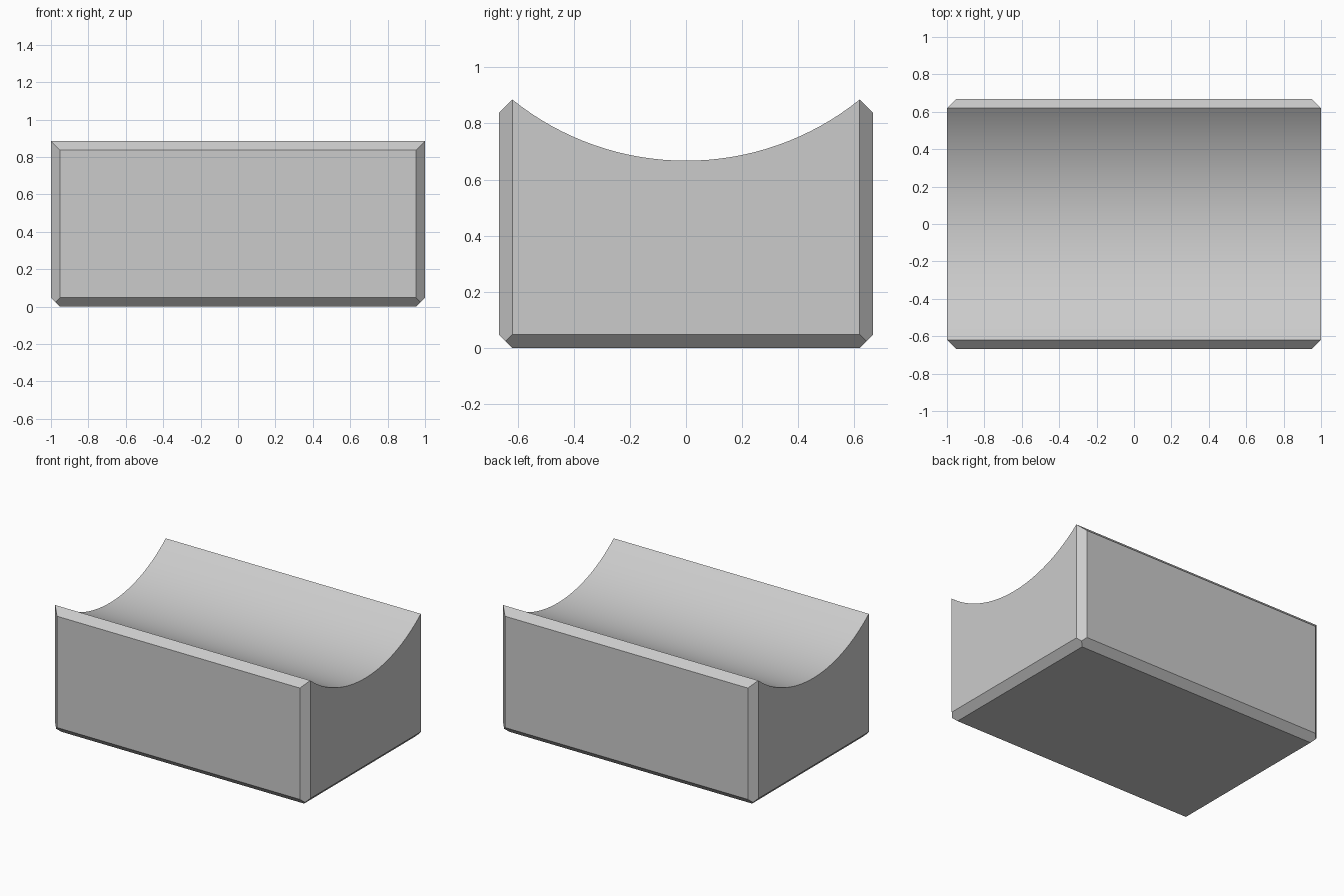
import bpy, bmesh, math
from mathutils import Vector

default_cube = bpy.data.objects.get("Cube")
if default_cube:
    bpy.data.objects.remove(default_cube, do_unlink=True)

# Overall sizes
HALF_X, HALF_Y, HEIGHT = 1.0, 0.667, 0.885
CHAMFER = 0.048
SADDLE_Z = 0.667
SEGMENTS = 32

# Circle of the saddle, through both rims and the lowest point
rim = HALF_Y - CHAMFER
sag = HEIGHT - SADDLE_Z
radius = (rim ** 2 + sag ** 2) / (2 * sag)
half_angle = math.asin(rim / radius)

# Side profile in y and z: chamfered base, then the saddle arc
profile = [(rim, 0), (HALF_Y, CHAMFER), (HALF_Y, HEIGHT - CHAMFER)]
for i in range(SEGMENTS + 1):
    a = half_angle * (1 - 2 * i / SEGMENTS)
    profile.append((radius * math.sin(a), SADDLE_Z + radius * (1 - math.cos(a))))
profile += [(-HALF_Y, HEIGHT - CHAMFER), (-HALF_Y, CHAMFER), (-rim, 0)]

# Extrude the profile along x
bm = bmesh.new()
cap = bm.faces.new([bm.verts.new((-HALF_X, y, z)) for y, z in profile])
extruded = bmesh.ops.extrude_face_region(bm, geom=[cap], use_keep_orig=True)
moved = [v for v in extruded["geom"] if isinstance(v, bmesh.types.BMVert)]
bmesh.ops.translate(bm, verts=moved, vec=(2 * HALF_X, 0, 0))


def chamfer(point, normal):
    """Slice off everything beyond a plane and cap the cut."""
    geom = bm.verts[:] + bm.edges[:] + bm.faces[:]
    bmesh.ops.bisect_plane(bm, geom=geom, dist=1e-5, plane_co=point,
                           plane_no=Vector(normal).normalized(), clear_outer=True)
    open_edges = [e for e in bm.edges if e.is_boundary]
    bmesh.ops.holes_fill(bm, edges=open_edges, sides=0)


# Chamfer the upright corners and the lower end edges
for sx in (-1, 1):
    for sy in (-1, 1):
        chamfer((sx * HALF_X, sy * rim, 0), (sx, sy, 0))
    chamfer((sx * HALF_X, 0, CHAMFER), (sx, 0, -1))

bmesh.ops.recalc_face_normals(bm, faces=bm.faces[:])
mesh = bpy.data.meshes.new("saddle_block")
bm.to_mesh(mesh)
bm.free()

block = bpy.data.objects.new("saddle_block", mesh)
bpy.context.collection.objects.link(block)

# Plain grey material
grey = bpy.data.materials.new("light grey")
grey.use_nodes = True
colour = (0.6, 0.6, 0.6, 1)
grey.diffuse_color = colour
grey.node_tree.nodes["Principled BSDF"].inputs["Base Color"].default_value = colour
mesh.materials.append(grey)

# Smooth saddle, crisp chamfers
bpy.ops.object.select_all(action="DESELECT")
block.select_set(True)
bpy.context.view_layer.objects.active = block
bpy.ops.object.shade_smooth_by_angle(angle=math.radians(30))
